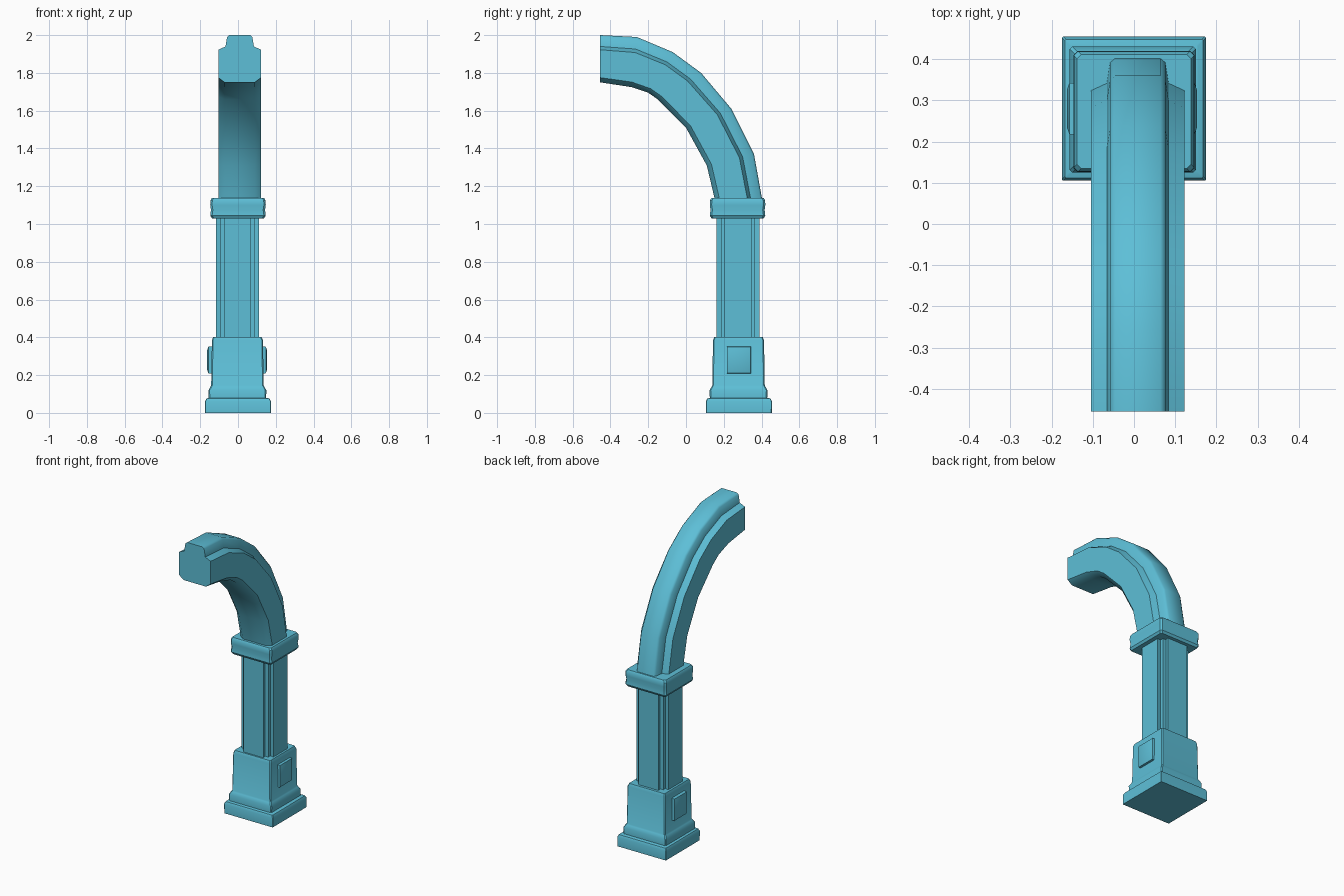
import bpy, bmesh

if "Cube" in bpy.data.objects:
    bpy.data.objects.remove(bpy.data.objects["Cube"])

CY = 0.28  # column centre in y


def loft(name, rings, angle=0.6):
    """Skin a list of equal-length closed rings and cap both ends."""
    bm = bmesh.new()
    loops = [[bm.verts.new(p) for p in ring] for ring in rings]
    n = len(loops[0])
    for a, b in zip(loops, loops[1:]):
        for i in range(n):
            j = (i + 1) % n
            bm.faces.new((a[i], a[j], b[j], b[i]))
    bm.faces.new(loops[0])
    bm.faces.new(loops[-1])
    bmesh.ops.recalc_face_normals(bm, faces=bm.faces)
    mesh = bpy.data.meshes.new(name)
    bm.to_mesh(mesh)
    bm.free()
    ob = bpy.data.objects.new(name, mesh)
    bpy.context.collection.objects.link(ob)
    mat = bpy.data.materials.get("teal") or bpy.data.materials.new("teal")
    mat.diffuse_color = (0.11, 0.52, 0.68, 1)
    mat.use_nodes = True
    mat.node_tree.nodes["Principled BSDF"].inputs["Base Color"].default_value = mat.diffuse_color
    mesh.materials.append(mat)
    bpy.ops.object.select_all(action='DESELECT')
    bpy.context.view_layer.objects.active = ob
    ob.select_set(True)
    bpy.ops.object.shade_smooth_by_angle(angle=angle)
    return ob


def four_way(quarter):
    """Repeat a quarter outline around the four corners."""
    pts, q = [], quarter
    for _ in range(4):
        pts += q
        q = [(-y, x) for x, y in q]
    return pts


def square_stack(name, profile, cy, chamfer=0.006, cx=0.0):
    """Stack square sections from (half width, z) pairs."""
    rings = []
    for h, z in profile:
        sec = four_way([(h, h - chamfer), (h - chamfer, h)])
        rings.append([(cx + x, cy + y, z) for x, y in sec])
    return loft(name, rings)


# Foot and pedestal
square_stack("plinth", [(0.174, 0), (0.175, 0.06), (0.168, 0.075), (0.155, 0.08)], CY, 0.003)
square_stack("pedestal", [(0.152, 0.075), (0.153, 0.12), (0.143, 0.138),
                          (0.139, 0.145), (0.135, 0.385), (0.128, 0.402)], 0.278, cx=-0.003)

# Raised panels on the two sides of the pedestal
for side, label, depth in ((-1, "left", 0.163), (1, "right", 0.153)):
    rings = []
    for x, hy, hz in ((0.12, 0.065, 0.075), (depth - 0.006, 0.062, 0.07), (depth, 0.045, 0.052)):
        rings.append([(side * x, CY + sy * hy, 0.28 + sz * hz)
                      for sy, sz in ((-1, -1), (1, -1), (1, 1), (-1, 1))])
    loft(label + "_panel", rings)

# Shaft with stepped corners
section = four_way([(0.114, 0.072), (0.09, 0.068), (0.09, 0.09), (0.068, 0.09), (0.072, 0.114)])
loft("shaft", [[(x - 0.003, y + 0.275, z) for x, y in section] for z in (0.39, 1.05)])

# Collar
square_stack("collar", [(0.138, 1.03), (0.147, 1.045), (0.143, 1.075), (0.147, 1.1),
                        (0.146, 1.125), (0.138, 1.138)], 0.273, 0.01)

# Curved arm: outer and inner edges of each station in (y, z)
outer = [(0.405, 1.12), (0.36, 1.37), (0.24, 1.61), (0.08, 1.8), (-0.07, 1.91), (-0.26, 1.99), (-0.455, 2.0)]
inner = [(0.155, 1.12), (0.11, 1.31), (0.0, 1.51), (-0.15, 1.66), (-0.2, 1.695), (-0.29, 1.725), (-0.455, 1.75)]
# Section: x and fraction from inner to outer edge, with a raised outer rib
half = [(0.08, 0.0), (0.113, 0.1), (0.113, 0.69), (0.075, 0.76), (0.067, 0.96), (0.055, 1.0)]
arm_section = half + [(-x, t) for x, t in reversed(half)]
rings = []
for (oy, oz), (iy, iz) in zip(outer, inner):
    rings.append([(x + 0.009, iy + (oy - iy) * t, iz + (oz - iz) * t) for x, t in arm_section])
loft("curved_arm", rings, 0.75)
